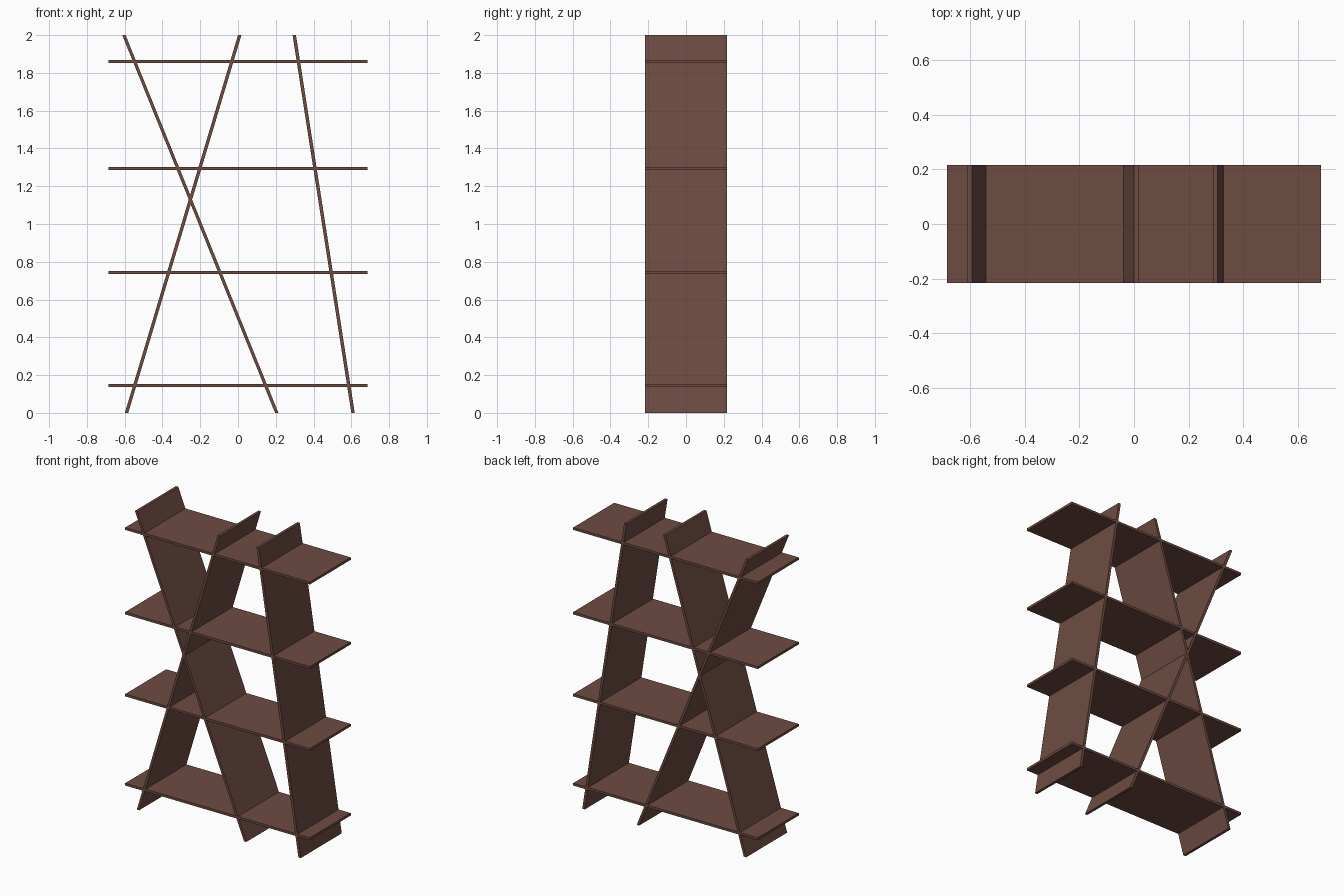
import bpy
import bmesh

cube = bpy.data.objects.get("Cube")
if cube:
    bpy.data.objects.remove(cube, do_unlink=True)

DEPTH = 0.434    # front to back
BOARD = 0.016    # shelf thickness
CUT = 0.018      # level width of a slanted board's ends
HEIGHT = 2.0

# Wood colour
wood = bpy.data.materials.new("brown wood")
wood.use_nodes = True
colour = (0.153, 0.072, 0.053, 1)
wood.diffuse_color = colour
bsdf = wood.node_tree.nodes["Principled BSDF"]
bsdf.inputs["Base Color"].default_value = colour
bsdf.inputs["Roughness"].default_value = 0.7


def board(name, profile):
    """Extrude a front profile of (x, z) points through the depth."""
    bm = bmesh.new()
    face = bm.faces.new([bm.verts.new((x, -DEPTH / 2, z)) for x, z in profile])
    result = bmesh.ops.extrude_face_region(bm, geom=[face])
    moved = [v for v in result["geom"] if isinstance(v, bmesh.types.BMVert)]
    bmesh.ops.translate(bm, verts=moved, vec=(0, DEPTH, 0))
    bmesh.ops.recalc_face_normals(bm, faces=bm.faces)
    mesh = bpy.data.meshes.new(name)
    bm.to_mesh(mesh)
    bm.free()
    mesh.materials.append(wood)
    obj = bpy.data.objects.new(name, mesh)
    bpy.context.collection.objects.link(obj)
    return obj


# Level shelves
HALF = 0.685
for i, z in enumerate((0.146, 0.744, 1.294, 1.861), 1):
    lo, hi = z - BOARD / 2, z + BOARD / 2
    board(f"shelf_{i}", [(-HALF, lo), (HALF, lo), (HALF, hi), (-HALF, hi)])

# Slanted uprights with level ends: name, foot x, top x
uprights = (
    ("crossing_upright_falling", 0.205, -0.604),
    ("crossing_upright_rising", -0.59, 0.009),
    ("leaning_upright", 0.609, 0.298),
)
for name, foot, top in uprights:
    w = CUT / 2
    board(name, [(foot - w, 0), (foot + w, 0), (top + w, HEIGHT), (top - w, HEIGHT)])
